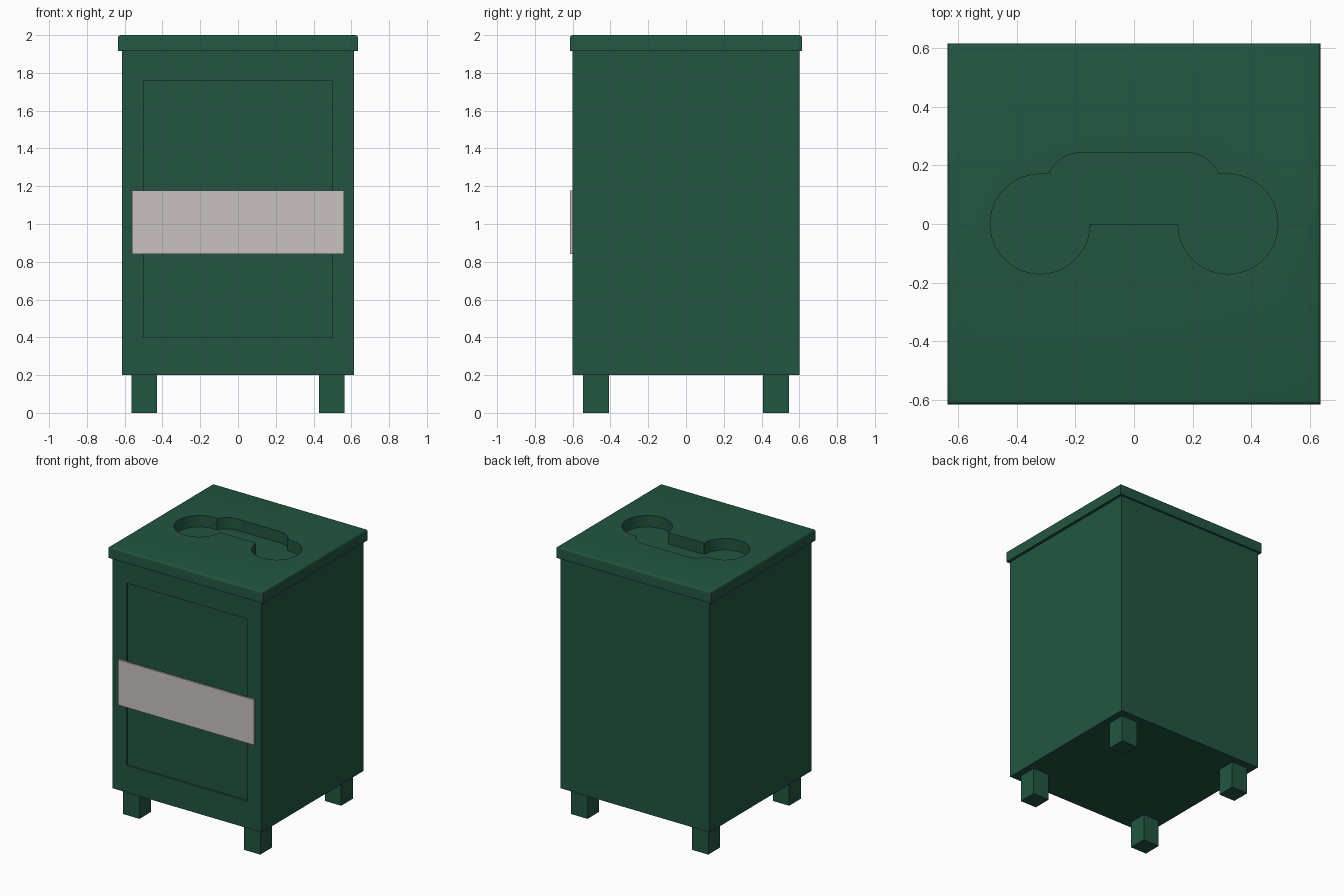
import bpy, bmesh
from math import sin, cos, radians

if "Cube" in bpy.data.objects:
    bpy.data.objects.remove(bpy.data.objects["Cube"])


def material(name, rgb):
    m = bpy.data.materials.new(name)
    m.diffuse_color = (*rgb, 1)
    m.use_nodes = True
    m.node_tree.nodes["Principled BSDF"].inputs["Base Color"].default_value = m.diffuse_color
    return m


GREEN = material("dark green", (0.016, 0.091, 0.052))
GREY = material("warm light grey", (0.58, 0.545, 0.52))


def finish(name, bm, mat):
    bmesh.ops.recalc_face_normals(bm, faces=bm.faces)
    me = bpy.data.meshes.new(name)
    bm.to_mesh(me)
    bm.free()
    me.materials.append(mat)
    ob = bpy.data.objects.new(name, me)
    bpy.context.collection.objects.link(ob)
    return ob


def box_mesh(x, y, z):
    """Box from (min, max) pairs."""
    bm = bmesh.new()
    bmesh.ops.create_cube(bm, size=1)
    for v in bm.verts:
        for i, (lo, hi) in enumerate((x, y, z)):
            v.co[i] = hi if v.co[i] > 0 else lo
    return bm


def arc(cx, cy, r, a0, a1, n):
    angles = [radians(a0 + (a1 - a0) * i / n) for i in range(n + 1)]
    return [(cx + r * cos(a), cy + r * sin(a)) for a in angles]


# Body with a shallow recessed panel in the front
bm = box_mesh((-0.615, 0.615), (-0.6, 0.6), (0.2, 1.915))
bm.faces.ensure_lookup_table()
front = min(bm.faces, key=lambda f: f.calc_center_median().y)
bmesh.ops.inset_individual(bm, faces=[front], thickness=0.1)
for v in front.verts:
    v.co.x = 0.5 if v.co.x > 0 else -0.5
    v.co.z = 1.757 if v.co.z > 1 else 0.4
inner = bmesh.ops.inset_individual(bm, faces=[front], thickness=0)
for v in front.verts:
    v.co.y += 0.015
finish("body", bm, GREEN)

# Label band across the front
finish("front_band", box_mesh((-0.56, 0.56), (-0.614, -0.6), (0.84, 1.177)), GREY)

# Four legs
for sx, side in ((-1, "left"), (1, "right")):
    for sy, end in ((-1, "front"), (1, "back")):
        xs = sorted((sx * 0.43, sx * 0.565))
        ys = sorted((sy * 0.407, sy * 0.545))
        finish(f"{end}_{side}_leg", box_mesh(xs, ys, (0, 0.2)), GREEN)

# Lid with rounded top edges
bm = box_mesh((-0.636, 0.636), (-0.615, 0.615), (1.915, 2.0))
top = [e for e in bm.edges if all(v.co.z > 1.99 for v in e.verts)]
bmesh.ops.bevel(bm, geom=top, offset=0.016, segments=4, profile=0.5,
                affect='EDGES')
lid = finish("lid", bm, GREEN)

# Cutter: two round holes joined by a raised slot
half = arc(0.32, 0, 0.17, 180, 450, 36) + [(0.29, 0.17)]
half += arc(0.18, 0.125, 0.118, 22, 90, 8)
outline = half + [(-x, y) for x, y in reversed(half)]
bm = bmesh.new()
base = bm.faces.new([bm.verts.new((x, y, 1.88)) for x, y in outline])
ext = bmesh.ops.extrude_face_region(bm, geom=[base])
for g in ext["geom"]:
    if isinstance(g, bmesh.types.BMVert):
        g.co.z = 2.05
cutter = finish("lid_hole_cutter", bm, GREEN)

# Cut the opening and apply, so only the lid stays
mod = lid.modifiers.new("opening", 'BOOLEAN')
mod.operation = 'DIFFERENCE'
mod.solver = 'EXACT'
mod.object = cutter
bpy.context.view_layer.objects.active = lid
lid.select_set(True)
bpy.ops.object.modifier_apply(modifier=mod.name)
bpy.data.objects.remove(cutter)
bpy.ops.object.shade_smooth_by_angle(angle=radians(35))
